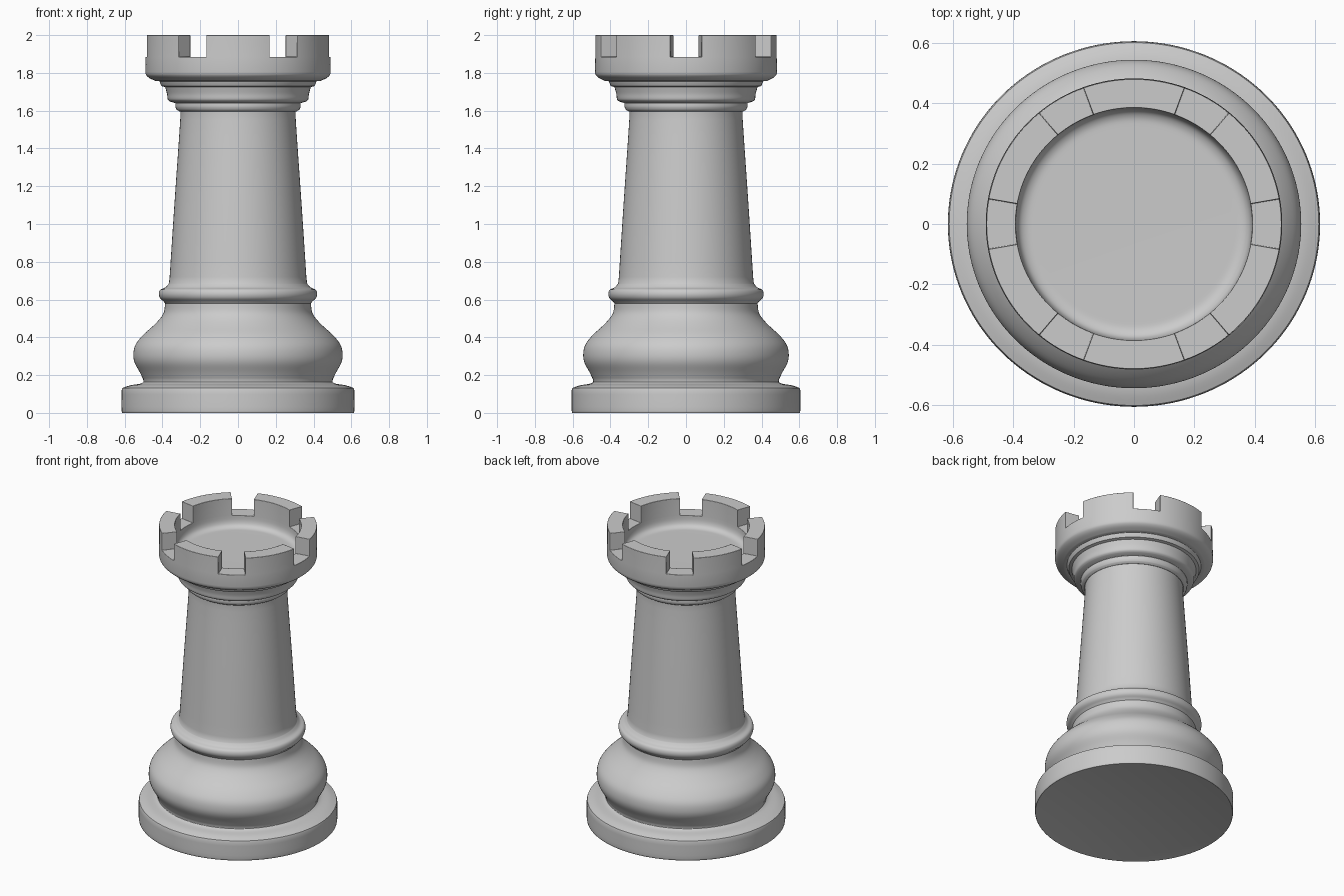
import bpy, bmesh, math

if "Cube" in bpy.data.objects:
    bpy.data.objects.remove(bpy.data.objects["Cube"])

SEGMENTS = 144
Y_SCALE = 0.982          # the piece is slightly narrower front to back


def smooth_run(pts, steps=4):
    """Catmull-Rom curve through a run of (radius, z) points."""
    if len(pts) < 3:
        return list(pts)
    p = [pts[0]] + list(pts) + [pts[-1]]
    out = []
    for i in range(1, len(p) - 2):
        for s in range(steps):
            t = s / steps
            out.append(tuple(
                0.5 * (2 * p[i][k] + (p[i + 1][k] - p[i - 1][k]) * t
                       + (2 * p[i - 1][k] - 5 * p[i][k] + 4 * p[i + 1][k] - p[i + 2][k]) * t * t
                       + (3 * p[i][k] - p[i - 1][k] - 3 * p[i + 1][k] + p[i + 2][k]) * t ** 3)
                for k in (0, 1)))
    return out + [pts[-1]]


# Profile from the bottom edge up, each run is smooth
runs = [
    # foot disc
    [(0.608, 0.0), (0.616, 0.010), (0.616, 0.120)],
    [(0.612, 0.132), (0.57, 0.146), (0.52, 0.154), (0.500, 0.163)],
    # swelling and waist
    [(0.502, 0.178), (0.520, 0.215), (0.547, 0.265), (0.554, 0.31), (0.543, 0.36),
     (0.505, 0.41), (0.45, 0.46), (0.412, 0.50), (0.392, 0.535), (0.386, 0.58)],
    # collar ring
    [(0.396, 0.592), (0.413, 0.608), (0.419, 0.630), (0.411, 0.652), (0.385, 0.664), (0.366, 0.685)],
    # tapered shaft
    [(0.362, 0.72), (0.337, 1.10), (0.306, 1.55), (0.308, 1.595)],
    # stepped mouldings
    [(0.325, 1.605), (0.331, 1.62), (0.331, 1.64)],
    [(0.360, 1.648), (0.372, 1.66), (0.376, 1.69), (0.386, 1.725)],
    [(0.405, 1.73), (0.412, 1.745), (0.416, 1.756)],
    # battlement outside
    [(0.435, 1.757), (0.468, 1.772), (0.486, 1.788), (0.491, 1.805)],
    [(0.489, 1.885)],
]
outer = [p for r in runs for p in smooth_run(r)]
# Hollow in the top
inner = smooth_run([(0.392, 1.885), (0.389, 1.85), (0.378, 1.825), (0.355, 1.812), (0.325, 1.81)])
profile = outer + inner

bm = bmesh.new()
rings = []
for r, z in profile:
    rings.append([bm.verts.new((r * math.cos(2 * math.pi * i / SEGMENTS),
                                r * math.sin(2 * math.pi * i / SEGMENTS) * Y_SCALE, z))
                  for i in range(SEGMENTS)])

# Skin the rings, remember the rim faces that carry merlons
merlon_faces = []
for k in range(len(rings) - 1):
    for i in range(SEGMENTS):
        j = (i + 1) % SEGMENTS
        f = bm.faces.new((rings[k][i], rings[k][j], rings[k + 1][j], rings[k + 1][i]))
        angle = (i + 0.5) * 360 / SEGMENTS
        if k == len(outer) - 1 and 10 < angle % 60 < 50:
            merlon_faces.append(f)
bm.faces.new(rings[0][::-1])
bm.faces.new(rings[-1])

# Raise the six merlons
ext = bmesh.ops.extrude_face_region(bm, geom=merlon_faces)
top_verts = [v for v in ext["geom"] if isinstance(v, bmesh.types.BMVert)]
bmesh.ops.translate(bm, verts=top_verts, vec=(0, 0, 0.115))
left = [f for f in merlon_faces if f.is_valid]
if left:
    bmesh.ops.delete(bm, geom=left, context='FACES_ONLY')
bmesh.ops.recalc_face_normals(bm, faces=bm.faces)

mesh = bpy.data.meshes.new("castle_tower")
bm.to_mesh(mesh)
bm.free()
tower = bpy.data.objects.new("castle_tower", mesh)
bpy.context.collection.objects.link(tower)

bpy.context.view_layer.objects.active = tower
tower.select_set(True)
bpy.ops.object.shade_smooth_by_angle(angle=math.radians(40))

# Soften the battlement edges
bevel = tower.modifiers.new("soft_edges", 'BEVEL')
bevel.width = 0.004
bevel.segments = 2
bevel.limit_method = 'ANGLE'
bevel.angle_limit = math.radians(60)
